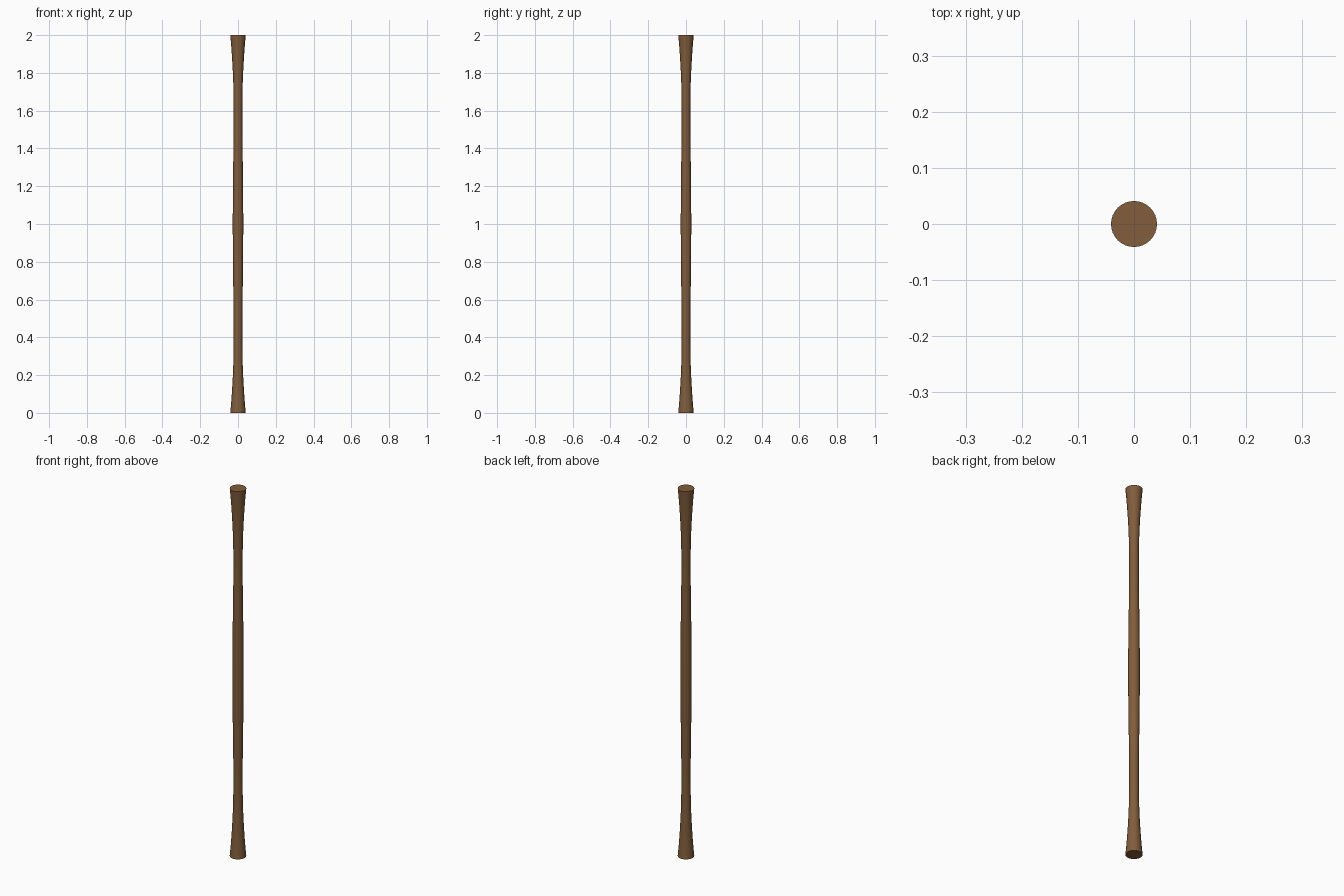
import bpy, bmesh, math

if "Cube" in bpy.data.objects:
    bpy.data.objects.remove(bpy.data.objects["Cube"])

SIDES = 32

# Half profile of the shaft: (height, radius) from the flared foot to the swollen middle
half = [(0.0, 0.041), (0.05, 0.0365), (0.1, 0.0328), (0.15, 0.0298), (0.2, 0.0272),
        (0.25, 0.0252), (0.32, 0.0235), (0.42, 0.0228), (0.52, 0.0233), (0.62, 0.0245),
        (0.72, 0.0258), (0.82, 0.0270), (0.92, 0.0277), (1.0, 0.028)]
# Mirror the profile to get the upper half
profile = half + [(2.0 - z, r) for z, r in reversed(half[:-1])]

# Turned wooden pole
bm = bmesh.new()
rings = []
for z, r in profile:
    rings.append([bm.verts.new((r * math.cos(2 * math.pi * i / SIDES),
                                r * math.sin(2 * math.pi * i / SIDES), z))
                  for i in range(SIDES)])
for lower, upper in zip(rings, rings[1:]):
    for i in range(SIDES):
        j = (i + 1) % SIDES
        bm.faces.new((lower[i], lower[j], upper[j], upper[i]))

# Flat end caps
bm.faces.new(list(reversed(rings[0])))
bm.faces.new(rings[-1])

mesh = bpy.data.meshes.new("wooden_pole")
bm.to_mesh(mesh)
bm.free()
pole = bpy.data.objects.new("wooden_pole", mesh)
bpy.context.collection.objects.link(pole)

# Brown wood
wood = bpy.data.materials.new("brown_wood")
wood.diffuse_color = (0.22, 0.11, 0.045, 1)
wood.use_nodes = True
wood.node_tree.nodes["Principled BSDF"].inputs["Base Color"].default_value = wood.diffuse_color
mesh.materials.append(wood)

# Smooth sides, crisp end rims
bpy.context.view_layer.objects.active = pole
pole.select_set(True)
bpy.ops.object.shade_smooth_by_angle(angle=math.radians(35))
